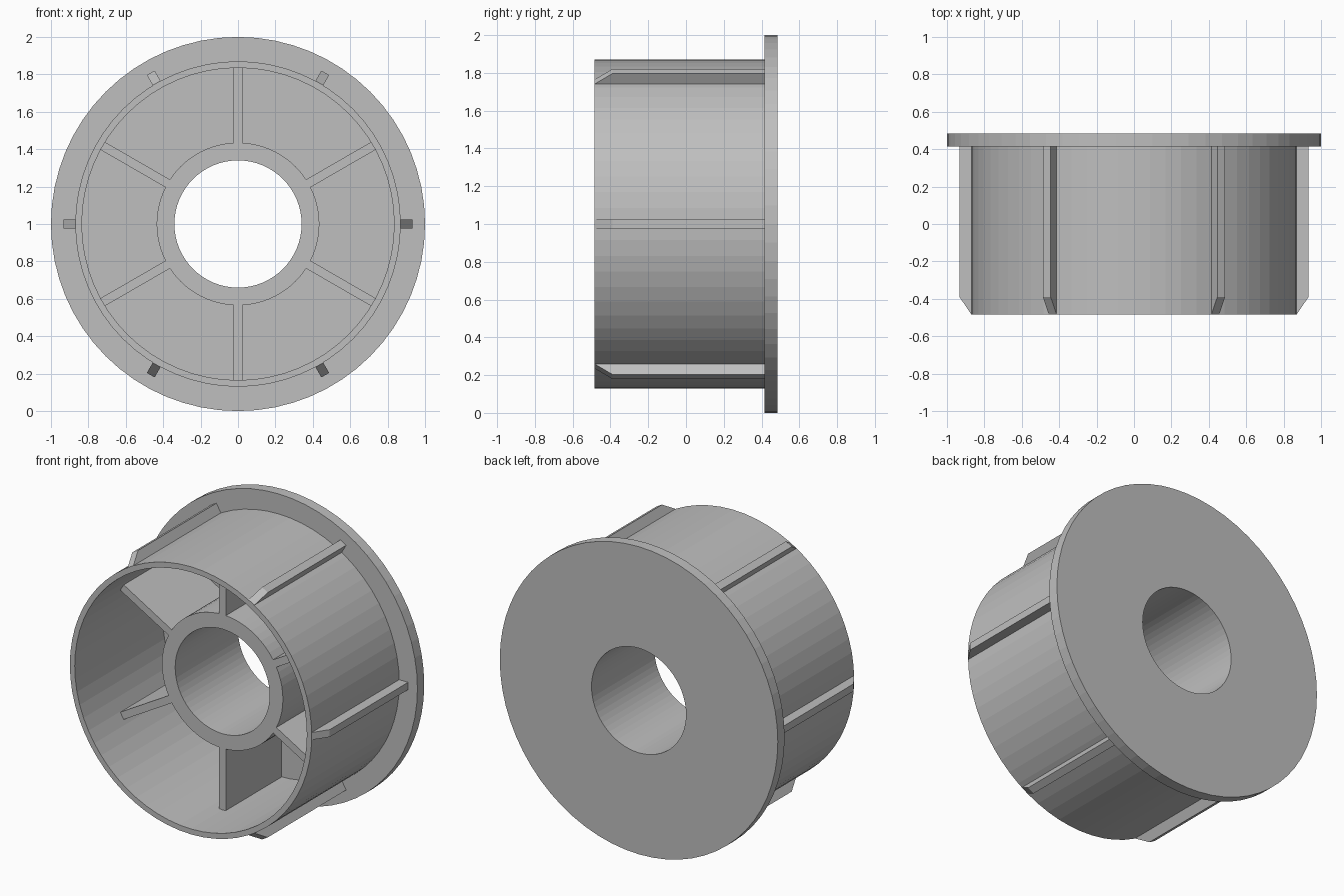
import bpy, bmesh, math
from mathutils import Matrix

if "Cube" in bpy.data.objects:
    bpy.data.objects.remove(bpy.data.objects["Cube"])

SEG = 64
Y_FRONT, Y_BACK = -0.485, 0.485
Y_FLANGE = 0.415      # front face of the flange
Y_HUB = -0.16         # front face of the hub and inner webs
CENTRE = Matrix.Translation((0, 0, 1))

grey = bpy.data.materials.new("light grey plastic")
grey.diffuse_color = (0.52, 0.52, 0.52, 1)
grey.use_nodes = True
grey.node_tree.nodes["Principled BSDF"].inputs["Base Color"].default_value = grey.diffuse_color


def make_object(name, bm):
    bm.transform(CENTRE)
    bmesh.ops.recalc_face_normals(bm, faces=bm.faces)
    mesh = bpy.data.meshes.new(name)
    bm.to_mesh(mesh)
    bm.free()
    mesh.materials.append(grey)
    obj = bpy.data.objects.new(name, mesh)
    bpy.context.collection.objects.link(obj)
    return obj


def lathe(name, profile):
    """Revolve a closed (radius, y) section around the y axis."""
    bm = bmesh.new()
    rings = []
    for i in range(SEG):
        a = math.tau * i / SEG
        rings.append([bm.verts.new((r * math.cos(a), y, r * math.sin(a)))
                      for r, y in profile])
    n = len(profile)
    for i in range(SEG):
        p, q = rings[i], rings[(i + 1) % SEG]
        for j in range(n):
            k = (j + 1) % n
            bm.faces.new((p[j], p[k], q[k], q[j]))
    return make_object(name, bm)


def radial_plate(name, outline, width, degrees):
    """Extrude a (radius, y) outline to a plate and turn it about the y axis."""
    bm = bmesh.new()
    low = [bm.verts.new((r, y, -width / 2)) for r, y in outline]
    high = [bm.verts.new((r, y, width / 2)) for r, y in outline]
    bm.faces.new(low)
    bm.faces.new(high)
    n = len(outline)
    for j in range(n):
        k = (j + 1) % n
        bm.faces.new((low[j], low[k], high[k], high[j]))
    bm.transform(Matrix.Rotation(-math.radians(degrees), 4, 'Y'))
    return make_object(name, bm)


# Flange, barrel wall and hub as one turned section
lathe("flanged_body", [
    (0.34, Y_HUB), (0.435, Y_HUB), (0.435, Y_FLANGE),
    (0.835, Y_FLANGE), (0.835, Y_FRONT), (0.87, Y_FRONT),
    (0.87, Y_FLANGE), (1.0, Y_FLANGE), (1.0, Y_BACK), (0.34, Y_BACK)])

for i in range(6):
    # Webs joining hub and barrel
    radial_plate(f"inner_web_{i + 1}", [
        (0.432, Y_HUB), (0.85, Y_HUB),
        (0.85, Y_FLANGE + 0.01), (0.432, Y_FLANGE + 0.01)], 0.048, 30 + 60 * i)
    # Outer grip ribs with a chamfered front end
    radial_plate(f"outer_rib_{i + 1}", [
        (0.855, Y_FRONT + 0.002), (0.87, Y_FRONT + 0.002), (0.933, -0.39),
        (0.933, Y_FLANGE + 0.01), (0.855, Y_FLANGE + 0.01)], 0.048, 60 * i)
